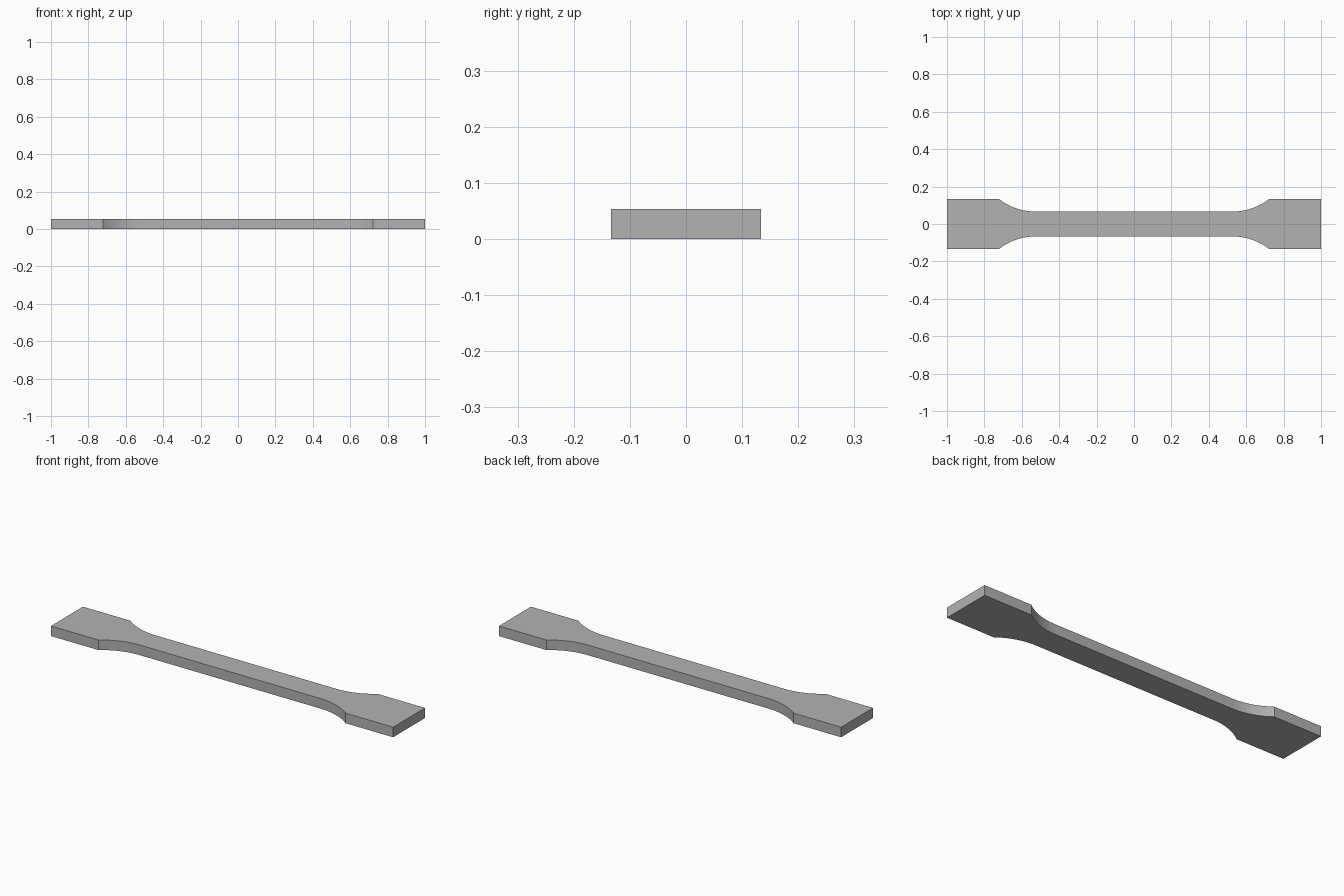
import bpy, bmesh, math

cube = bpy.data.objects.get("Cube")
if cube:
    bpy.data.objects.remove(cube, do_unlink=True)

HALF_LENGTH, GRIP_HALF, NECK_HALF = 1.0, 0.1333, 0.0667
THICKNESS, GRIP_X, RADIUS = 0.0533, 0.722, 0.32
STEPS = 16

# Plain grey material
grey = bpy.data.materials.new("plain_grey")
grey.use_nodes = True
colour = (0.45, 0.45, 0.45, 1.0)
grey.diffuse_color = colour
shader = next(n for n in grey.node_tree.nodes if n.type == "BSDF_PRINCIPLED")
shader.inputs["Base Color"].default_value = colour

# Quarter outline: neck, fillet tangent to the neck, then grip
sweep = math.acos(1 - (GRIP_HALF - NECK_HALF) / RADIUS)
neck_x = GRIP_X - RADIUS * math.sin(sweep)
quarter = []
for i in range(STEPS + 1):
    a = sweep * i / STEPS
    quarter.append((neck_x + RADIUS * math.sin(a),
                    NECK_HALF + RADIUS * (1 - math.cos(a))))
quarter.append((HALF_LENGTH, GRIP_HALF))

# Mirror the quarter into a closed counter-clockwise outline
right = [(x, -y) for x, y in quarter] + quarter[::-1]
outline = right + [(-x, -y) for x, y in right]

# Extrude the outline into a bar
bm = bmesh.new()
base = bm.faces.new([bm.verts.new((x, y, 0)) for x, y in outline])
result = bmesh.ops.extrude_face_region(bm, geom=[base], use_keep_orig=True)
top = [v for v in result["geom"] if isinstance(v, bmesh.types.BMVert)]
bmesh.ops.translate(bm, verts=top, vec=(0, 0, THICKNESS))
bmesh.ops.recalc_face_normals(bm, faces=bm.faces)
mesh = bpy.data.meshes.new("test_bar")
bm.to_mesh(mesh)
bm.free()
mesh.materials.append(grey)
bar = bpy.data.objects.new("test_bar", mesh)
bpy.context.collection.objects.link(bar)

# Smooth fillets, sharp edges
bpy.ops.object.select_all(action="DESELECT")
bar.select_set(True)
bpy.context.view_layer.objects.active = bar
bpy.ops.object.shade_smooth_by_angle(angle=math.radians(20))
